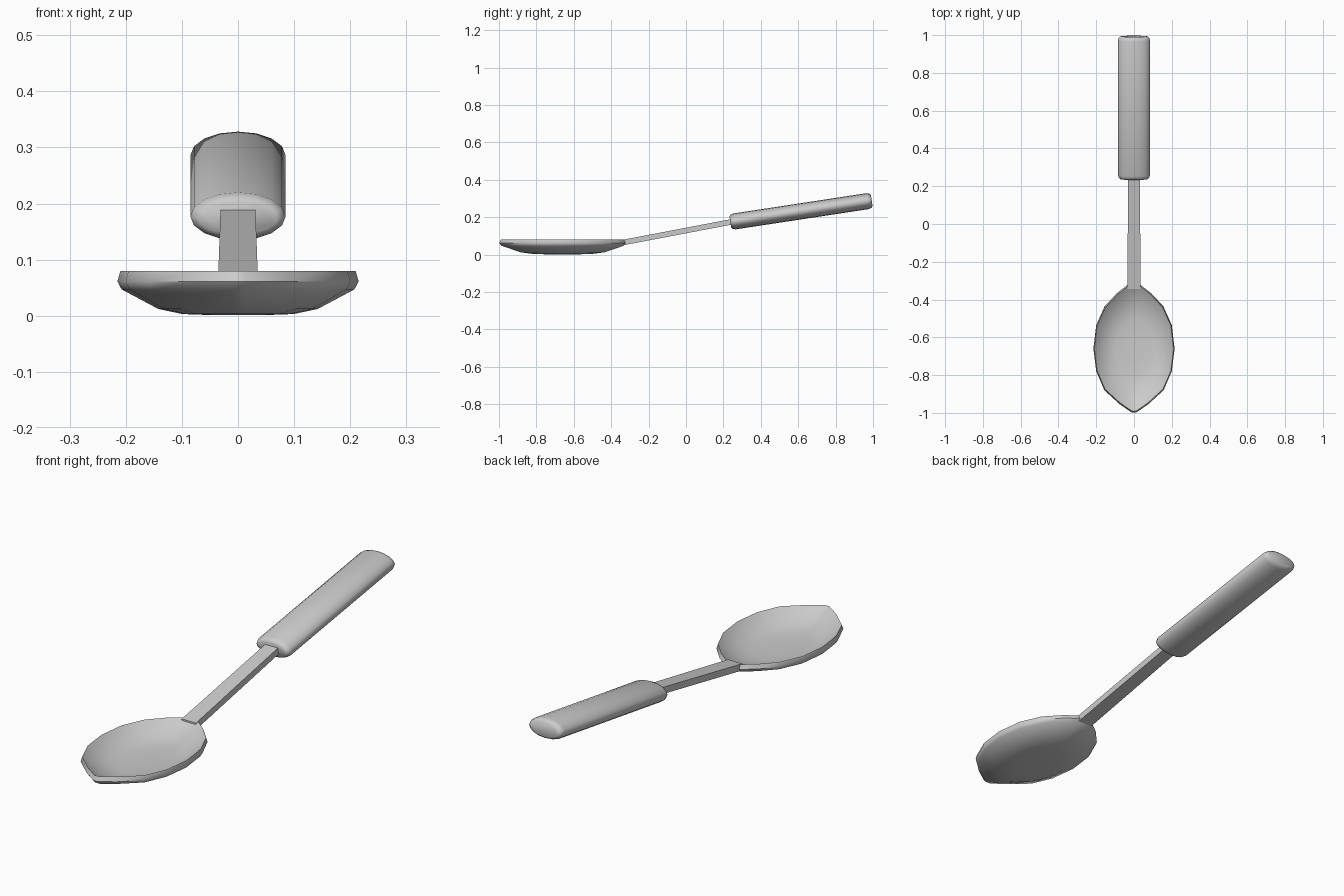
import bpy, bmesh, math
from mathutils import Vector

if "Cube" in bpy.data.objects:
    bpy.data.objects.remove(bpy.data.objects["Cube"])


def loft(name, rings, smooth=40):
    """Skin a list of equal-length point rings and cap both ends."""
    bm = bmesh.new()
    loops = [[bm.verts.new(p) for p in ring] for ring in rings]
    n = len(rings[0])
    for a, b in zip(loops, loops[1:]):
        for i in range(n):
            j = (i + 1) % n
            bm.faces.new((a[i], a[j], b[j], b[i]))
    bm.faces.new(loops[0])
    bm.faces.new(loops[-1])
    bmesh.ops.recalc_face_normals(bm, faces=bm.faces)
    mesh = bpy.data.meshes.new(name)
    bm.to_mesh(mesh)
    bm.free()
    ob = bpy.data.objects.new(name, mesh)
    bpy.context.collection.objects.link(ob)
    if smooth:
        bpy.ops.object.select_all(action='DESELECT')
        ob.select_set(True)
        bpy.context.view_layer.objects.active = ob
        bpy.ops.object.shade_smooth_by_angle(angle=math.radians(smooth))
    return ob


# Bowl: half outline mirrored, then scaled through a cup section (scale, z)
half = [(0.012, -0.998), (0.075, -0.955), (0.157, -0.88), (0.2, -0.78),
        (0.215, -0.66), (0.2, -0.535), (0.155, -0.435), (0.09, -0.365),
        (0.034, -0.322)]
outline = half + [(-x, y) for x, y in reversed(half)]
section = [(0.2, 0.001), (0.46, 0.003), (0.66, 0.012), (0.965, 0.047),
           (1.0, 0.061), (0.975, 0.08), (0.88, 0.06), (0.66, 0.031),
           (0.46, 0.022), (0.2, 0.02)]
cy = -0.66
loft("bowl", [[(x * s, cy + (y - cy) * s, z) for x, y in outline]
              for s, z in section], 50)


# Stem: flat tapered bar
def bar(y, z, w, h):
    return [(-w, y, z - h), (w, y, z - h), (w, y, z + h), (-w, y, z + h)]


loft("stem", [bar(-0.345, 0.063, 0.035, 0.015),
              bar(0.27, 0.18, 0.031, 0.015)], 0)

# Handle: oval 16-sided grip with rounded ends, along a tilted axis
start, end = Vector((0, 0.237, 0.174)), Vector((0, 0.993, 0.289))
axis = (end - start).normalized()
up = Vector((1, 0, 0)).cross(axis)
length = (end - start).length


def oval(t, inset):
    pts = []
    for i in range(16):
        a = math.tau * i / 16
        pts.append(start + axis * t
                   + Vector((1, 0, 0)) * math.cos(a) * (0.085 - inset)
                   + up * math.sin(a) * (0.043 - inset))
    return pts


ends = [(0.0, 0.014), (0.007, 0.005), (0.022, 0.0)]
loft("handle", [oval(t, i) for t, i in ends]
     + [oval(length - t, i) for t, i in reversed(ends)], 60)
